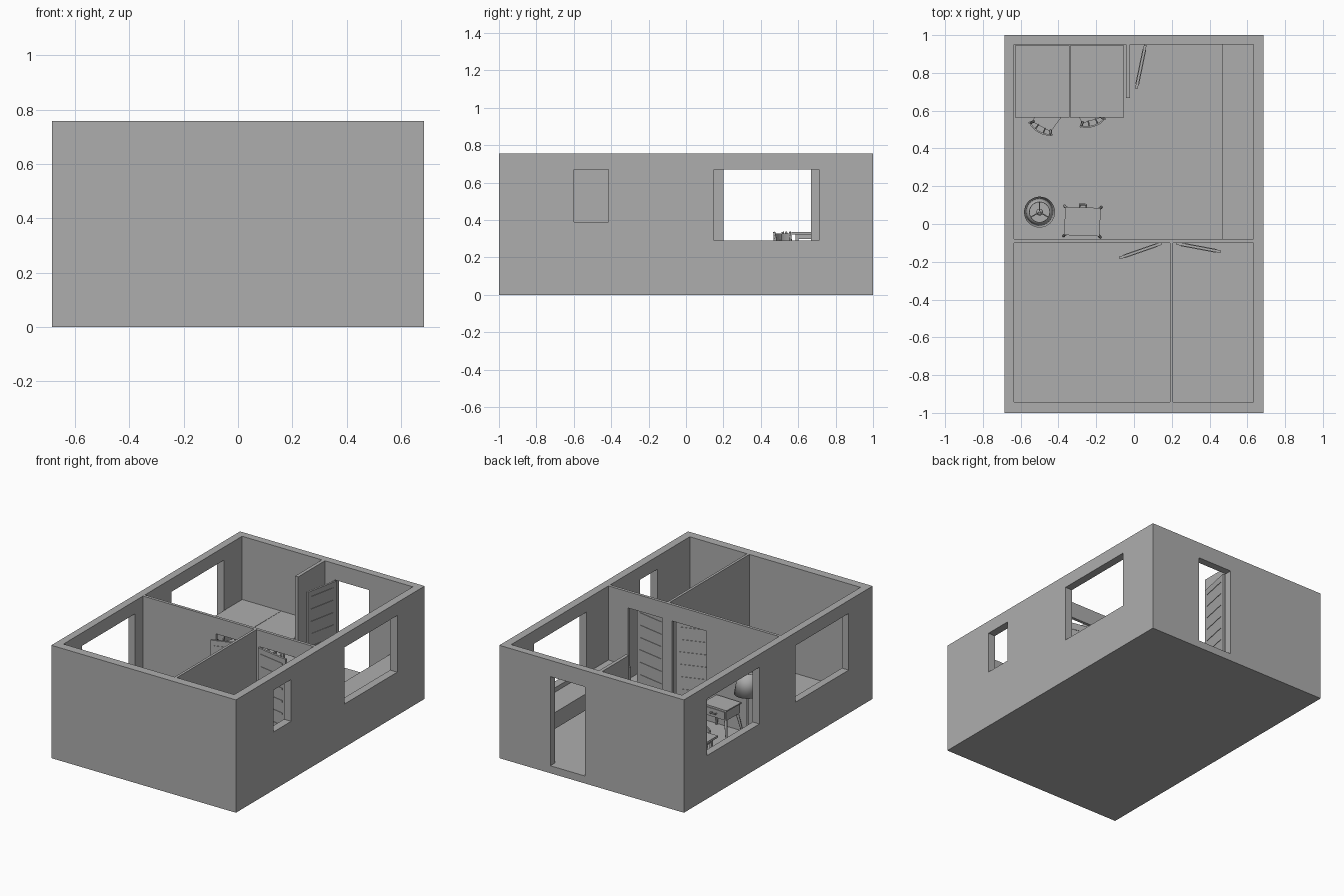
import bpy, bmesh, math
from mathutils import Vector, Matrix

cube = bpy.data.objects.get("Cube")
if cube:
    bpy.data.objects.remove(cube, do_unlink=True)

grey = bpy.data.materials.new("plain_grey")
grey.use_nodes = True
colour = (0.42, 0.42, 0.42, 1)
grey.diffuse_color = colour
grey.node_tree.nodes["Principled BSDF"].inputs["Base Color"].default_value = colour

FLOOR, TOP, DOOR_TOP = 0.05, 0.757, 0.648


def box(bm, x0, x1, y0, y1, z0, z1):
    size = Matrix.Diagonal((x1 - x0, y1 - y0, z1 - z0, 1))
    mid = Matrix.Translation(((x0 + x1) / 2, (y0 + y1) / 2, (z0 + z1) / 2))
    bmesh.ops.create_cube(bm, size=1, matrix=mid @ size)


def rod(bm, a, b, ra, rb, sides=10, caps=True):
    a, b = Vector(a), Vector(b)
    turn = (b - a).to_track_quat('Z', 'Y').to_matrix().to_4x4()
    bmesh.ops.create_cone(bm, cap_ends=caps, segments=sides, radius1=ra, radius2=rb,
                          depth=(b - a).length, matrix=Matrix.Translation((a + b) / 2) @ turn)


def prism(bm, outline, z0, z1):
    face = bm.faces.new([bm.verts.new((x, y, z0)) for x, y in outline])
    moved = bmesh.ops.extrude_face_region(bm, geom=[face])["geom"]
    bmesh.ops.translate(bm, vec=(0, 0, z1 - z0),
                        verts=[v for v in moved if isinstance(v, bmesh.types.BMVert)])
    bmesh.ops.recalc_face_normals(bm, faces=bm.faces)


def finish(name, bm, x=0, y=0, angle=0, smooth=False):
    mesh = bpy.data.meshes.new(name)
    bm.to_mesh(mesh)
    bm.free()
    mesh.materials.append(grey)
    ob = bpy.data.objects.new(name, mesh)
    ob.location = (x, y, 0)
    ob.rotation_euler.z = angle
    bpy.context.collection.objects.link(ob)
    if smooth:
        bpy.ops.object.select_all(action='DESELECT')
        ob.select_set(True)
        bpy.context.view_layer.objects.active = ob
        bpy.ops.object.shade_smooth_by_angle(angle=math.radians(40))
    return ob


def block(name, *size):
    bm = bmesh.new()
    box(bm, *size)
    return finish(name, bm)


def cut(ob, *size):
    cutter = block("cutter", *size)
    mod = ob.modifiers.new("opening", 'BOOLEAN')
    mod.operation, mod.solver, mod.object = 'DIFFERENCE', 'EXACT', cutter
    bpy.context.view_layer.objects.active = ob
    bpy.ops.object.modifier_apply(modifier=mod.name)
    bpy.data.objects.remove(cutter, do_unlink=True)


# Outer shell with floor, windows and front entrance
shell = block("outer_walls", -0.685, 0.685, -1, 1, 0, TOP)
cut(shell, -0.635, 0.632, -0.943, 0.95, FLOOR, 1)
cut(shell, 0.6, 0.72, 0.15, 0.71, 0.29, 0.67)
cut(shell, 0.6, 0.72, -0.6, -0.415, 0.39, 0.67)
cut(shell, -0.72, -0.6, 0.2, 0.757, 0.29, 0.67)
cut(shell, -0.72, -0.6, -0.746, -0.185, 0.29, 0.67)
cut(shell, 0.05, 0.307, 0.9, 1.05, FLOOR, DOOR_TOP)

# Inner walls
cross = block("cross_wall", -0.635, 0.632, -0.1, -0.08, FLOOR, TOP)
for x0, x1 in ((-0.095, 0.16), (0.23, 0.488)):
    cut(cross, x0, x1, -0.2, 0, FLOOR, DOOR_TOP)
block("front_room_divider", 0.19, 0.207, -0.943, -0.1, FLOOR, TOP)
block("entrance_screen", -0.043, -0.02, 0.667, 0.95, FLOOR, TOP)


# Open doors with raised horizontal battens
def door(name, hinge, tip):
    run = Vector(tip) - Vector(hinge)
    w = run.length
    bm = bmesh.new()
    box(bm, 0, w, -0.007, 0.007, FLOOR + 0.004, DOOR_TOP - 0.003)
    for i in range(7):
        z = FLOOR + 0.05 + i * 0.083
        box(bm, 0.025, w - 0.025, -0.01, 0.01, z, z + 0.012)
    finish(name, bm, *hinge, math.atan2(run.y, run.x))


door("entrance_door", (0.06, 0.948), (0.012, 0.715))
door("left_room_door", (0.225, -0.103), (0.46, -0.147))
door("right_room_door", (0.145, -0.103), (-0.077, -0.18))

# Long counter along the left wall
block("wall_counter", 0.465, 0.632, -0.08, 0.95, 0.15, 0.26)


# Pair of desks
def desk(name, x0, x1, y0=0.563, y1=0.945):
    bm = bmesh.new()
    box(bm, x0, x1, y0, y1, 0.322, 0.336)
    box(bm, x0 + 0.02, x1 - 0.02, y0 + 0.022, y1 - 0.02, 0.3, 0.322)
    for x in (x0 + 0.02, x1 - 0.036):
        for y in (y0 + 0.022, y1 - 0.036):
            box(bm, x, x + 0.016, y, y + 0.016, FLOOR, 0.3)
    finish(name, bm)


desk("right_desk", -0.63, -0.342)
desk("left_desk", -0.34, -0.052)


# Chairs with a curved back rail
def chair(name, x, y, degrees):
    bm = bmesh.new()
    prism(bm, [(-0.055, -0.06), (0.055, -0.06), (0.07, 0.06), (-0.07, 0.06)], 0.205, 0.22)
    for s in (-1, 1):
        rod(bm, (s * 0.06, 0.055, FLOOR), (s * 0.055, 0.045, 0.205), 0.005, 0.008)
        rod(bm, (s * 0.06, -0.07, FLOOR), (s * 0.048, -0.05, 0.205), 0.005, 0.008)
        rod(bm, (s * 0.05, -0.055, 0.21), (s * 0.066, -0.073, 0.337), 0.007, 0.006)
        rod(bm, (s * 0.02, -0.058, 0.215), (s * 0.024, -0.089, 0.3), 0.004, 0.004)
    arc = [math.radians(-140 + i * 10) for i in range(11)]
    outer = [(0.086 * math.cos(a), -0.04 + 0.055 * math.sin(a)) for a in arc]
    inner = [(0.086 * math.cos(a), -0.031 + 0.055 * math.sin(a)) for a in reversed(arc)]
    prism(bm, outer + inner, 0.288, 0.328)
    finish(name, bm, x, y, math.radians(degrees), smooth=True)


chair("right_chair", -0.46, 0.567, -29)
chair("left_chair", -0.24, 0.606, 17)

# Side table with splayed legs and a drawer handle
bm = bmesh.new()
box(bm, -0.088, 0.088, -0.07, 0.07, 0.18, 0.243)
box(bm, -0.094, 0.094, -0.075, 0.075, 0.243, 0.251)
box(bm, -0.078, 0.078, 0.07, 0.074, 0.188, 0.236)
for s in (-1, 1):
    for t in (-1, 1):
        rod(bm, (s * 0.098, t * 0.08, FLOOR), (s * 0.075, t * 0.058, 0.182), 0.006, 0.01)
    rod(bm, (s * 0.018, 0.072, 0.212), (s * 0.018, 0.09, 0.212), 0.004, 0.004)
rod(bm, (-0.022, 0.09, 0.212), (0.022, 0.09, 0.212), 0.005, 0.005)
finish("side_table", bm, -0.273, 0.013, math.radians(-2), smooth=True)

# Floor lamp: base, pole, open shade and its three spokes
bm = bmesh.new()
rod(bm, (0, 0, FLOOR), (0, 0, FLOOR + 0.012), 0.06, 0.055, 32)
rod(bm, (0, 0, FLOOR), (0, 0, 0.54), 0.006, 0.006, 12)
bmesh.ops.create_uvsphere(bm, u_segments=16, v_segments=10, radius=0.018,
                          matrix=Matrix.Translation((0, 0, 0.48)))
for i in range(3):
    a = math.radians(90 + 120 * i)
    rod(bm, (0, 0, 0.535), (0.054 * math.cos(a), 0.054 * math.sin(a), 0.54), 0.003, 0.003, 8)
finish("floor_lamp", bm, -0.5, 0.063, smooth=True)
bm = bmesh.new()
rod(bm, (0, 0, 0.395), (0, 0, 0.545), 0.082, 0.055, 32, caps=False)
shade = finish("lamp_shade", bm, -0.5, 0.063, smooth=True)
shade.modifiers.new("thickness", 'SOLIDIFY').thickness = 0.003
